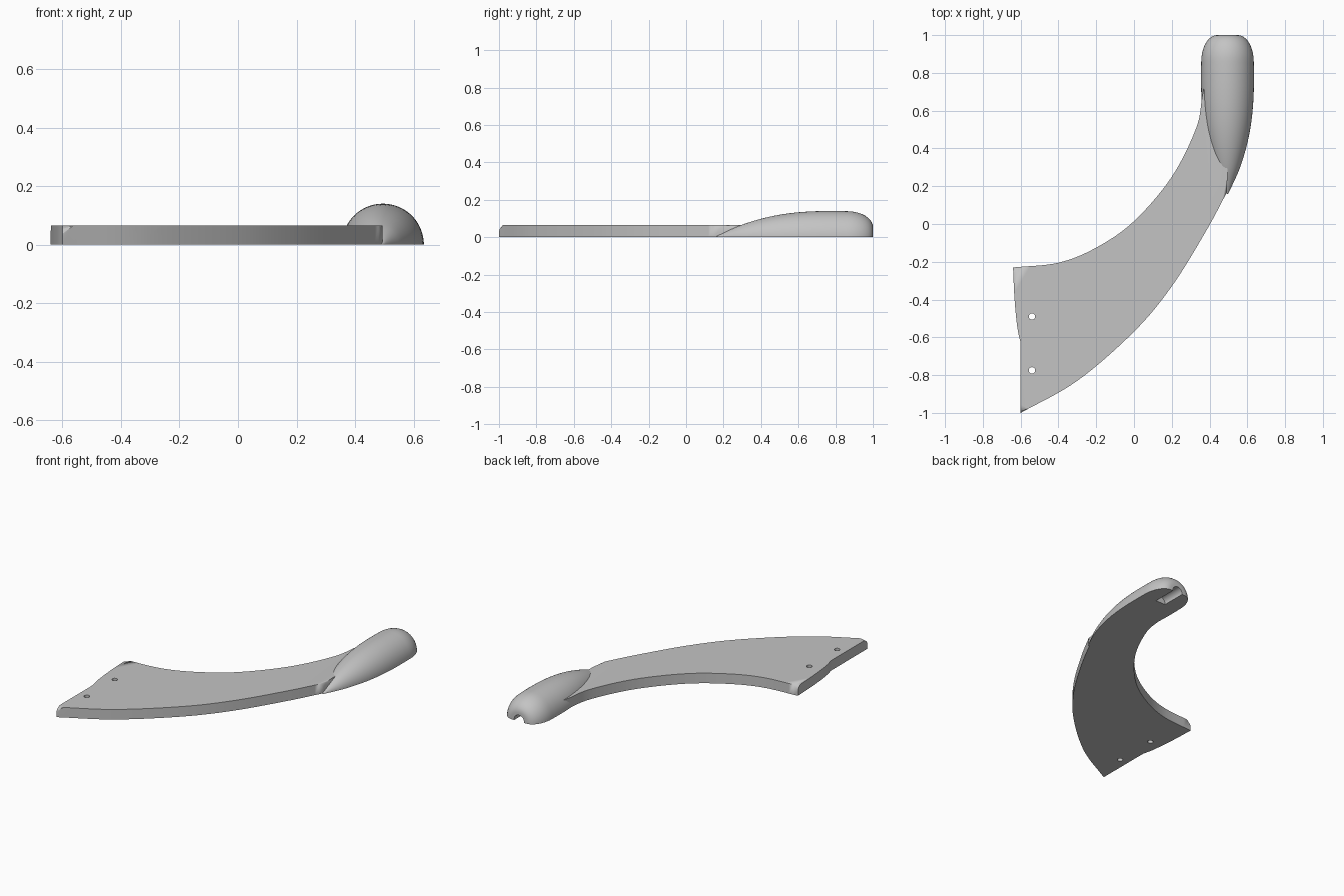
import bpy, bmesh, math
from mathutils import Vector

cube = bpy.data.objects.get("Cube")
if cube:
    bpy.data.objects.remove(cube)

grey = bpy.data.materials.new("plain grey")
grey.use_nodes = True
colour = (0.55, 0.55, 0.55, 1)
grey.diffuse_color = colour
grey.node_tree.nodes["Principled BSDF"].inputs["Base Color"].default_value = colour

THICK, ROUND = 0.065, 0.038
KNOB_X = 0.495


def smooth_path(points, steps=8):
    """Catmull-Rom curve through 2D points."""
    p = [Vector(q) for q in points]
    p = [2 * p[0] - p[1]] + p + [2 * p[-1] - p[-2]]
    out = []
    for a, b, c, d in zip(p, p[1:], p[2:], p[3:]):
        for i in range(steps):
            t = i / steps
            out.append(0.5 * (2 * b + (c - a) * t + (2 * a - 5 * b + 4 * c - d) * t * t
                              + (3 * b - a - 3 * c + d) * t ** 3))
    return out + [p[-2]]


def add_object(name, bm):
    bmesh.ops.recalc_face_normals(bm, faces=bm.faces[:])
    mesh = bpy.data.meshes.new(name)
    bm.to_mesh(mesh)
    bm.free()
    mesh.materials.append(grey)
    obj = bpy.data.objects.new(name, mesh)
    bpy.context.collection.objects.link(obj)
    return obj


def finish(obj):
    bpy.ops.object.select_all(action='DESELECT')
    obj.select_set(True)
    bpy.context.view_layer.objects.active = obj
    bpy.ops.object.shade_smooth_by_angle(angle=math.radians(35))


def drill(obj, location, radius, depth, rotation=(0, 0, 0)):
    """Cut a round hole, then remove the cutter."""
    bpy.ops.mesh.primitive_cylinder_add(vertices=24, radius=radius, depth=depth,
                                        location=location, rotation=rotation)
    cutter = bpy.context.object
    cutter.name = "hole_cutter"
    cutter.hide_render = True
    mod = obj.modifiers.new("hole", 'BOOLEAN')
    mod.operation, mod.solver, mod.object = 'DIFFERENCE', 'EXACT', cutter
    bpy.context.view_layer.objects.active = obj
    bpy.ops.object.modifier_apply(modifier=mod.name)
    bpy.data.objects.remove(cutter)


# Curved flat blade: outline extruded, long upper edges rounded
outer = smooth_path([(-0.6, -1), (-0.3, -0.83), (0, -0.57), (0.2, -0.33),
                     (0.38, -0.04), (0.493, 0.17)])
inner = smooth_path([(0.39, 0.8), (0.362, 0.68), (0.33, 0.51), (0.2, 0.25), (0, 0.015),
                     (-0.2, -0.125), (-0.4, -0.205), (-0.64, -0.23)])
end = smooth_path([(-0.64, -0.23), (-0.632, -0.4), (-0.617, -0.55), (-0.6, -0.63)], 5)
outline = outer + [Vector((0.5, 0.8))] + inner + end[1:]

bm = bmesh.new()
low = [bm.verts.new((p.x, p.y, 0)) for p in outline]
high = [bm.verts.new((p.x, p.y, THICK)) for p in outline]
bm.faces.new(low)
bm.faces.new(high)
n = len(outline)
for i in range(n):
    j = (i + 1) % n
    bm.faces.new((low[i], low[j], high[j], high[i]))
first = len(outer) + 1
runs = list(range(len(outer) - 1)) + list(range(first, first + len(inner) - 1))
rims = [bm.edges.get((high[i], high[i + 1])) for i in runs]
bmesh.ops.bevel(bm, geom=rims, offset=ROUND, offset_type='OFFSET', segments=6,
                profile=0.5, affect='EDGES', clamp_overlap=False)
blade = add_object("curved_blade", bm)

# Two screw holes near the straight end
for y in (-0.49, -0.775):
    drill(blade, (-0.54, y, THICK / 2), 0.017, 0.3)
finish(blade)

# Half-round teardrop knob: half rings along y
taper = smooth_path([(0.16, 0.003), (0.23, 0.037), (0.3, 0.067), (0.4, 0.098), (0.5, 0.12),
                     (0.6, 0.133), (0.7, 0.139), (0.8, 0.14), (0.86, 0.139)], 4)
nose = [(0.86 + 0.14 * math.sin(a), 0.055 + 0.084 * math.cos(a))
        for a in (math.pi / 2 * k / 10 for k in range(1, 11))]
stations = [tuple(p) for p in taper] + nose
SEG = 32
bm = bmesh.new()
rings = [[bm.verts.new((KNOB_X + r * math.cos(math.pi * k / SEG), y,
                        r * math.sin(math.pi * k / SEG))) for k in range(SEG + 1)]
         for y, r in stations]
for a, b in zip(rings, rings[1:]):
    for k in range(SEG):
        bm.faces.new((a[k], a[k + 1], b[k + 1], b[k]))
bm.faces.new(rings[0])
bm.faces.new(rings[-1])
bm.faces.new([r[0] for r in rings] + [r[-1] for r in reversed(rings)])
knob = add_object("rounded_knob", bm)

# Short round-topped groove under the knob's end
drill(knob, (KNOB_X, 0.96, 0.004), 0.036, 0.24, (math.pi / 2, 0, 0))
finish(knob)
